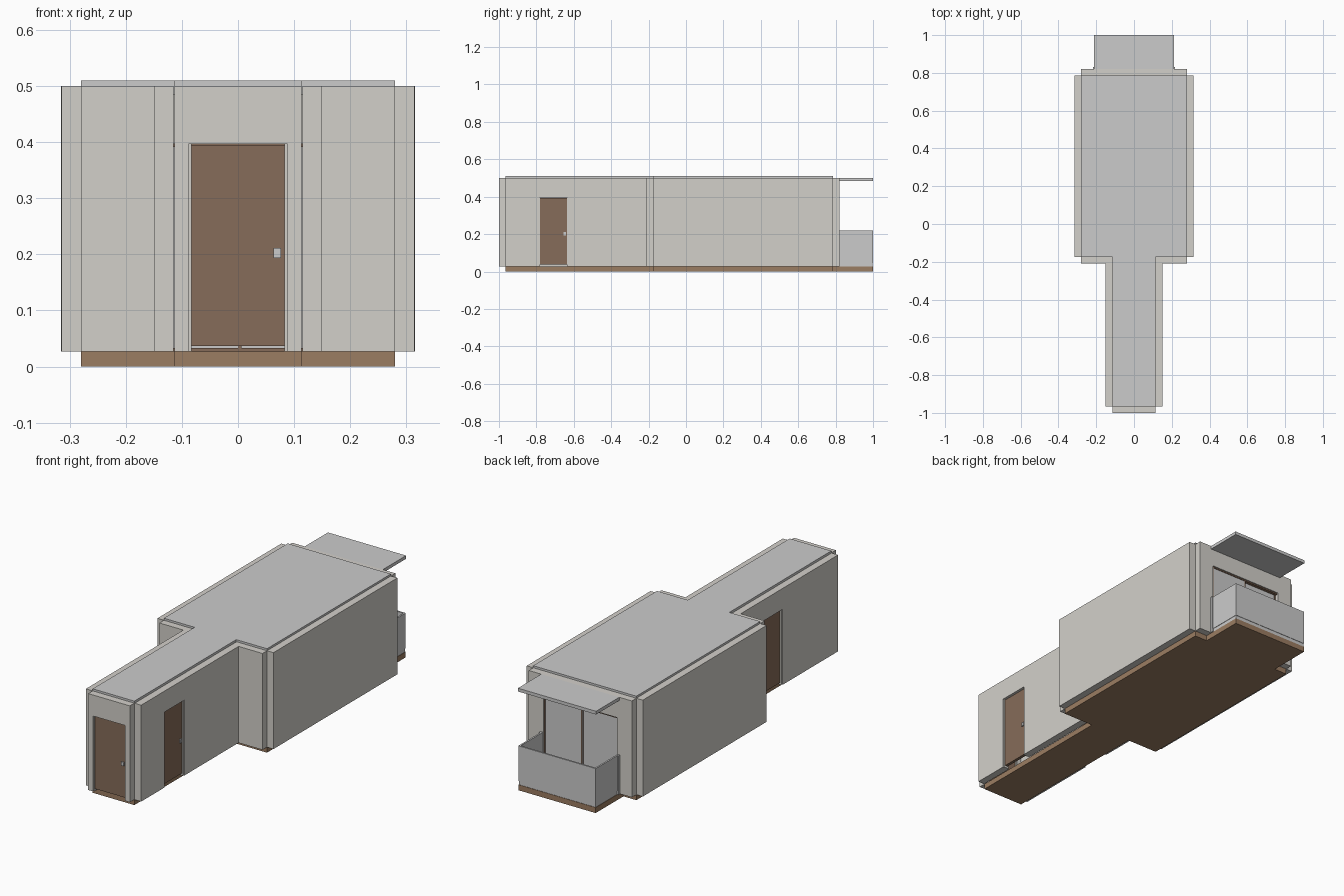
import bpy, bmesh
from math import radians
from mathutils import Matrix

if "Cube" in bpy.data.objects:
    bpy.data.objects.remove(bpy.data.objects["Cube"])

Z0, Z1, T = 0.027, 0.5, 0.035      # wall bottom, wall top, wall thickness
DOOR_TOP = 0.397


def material(name, r, g, b):
    m = bpy.data.materials.new(name)
    m.diffuse_color = (r, g, b, 1)
    m.use_nodes = True
    m.node_tree.nodes["Principled BSDF"].inputs["Base Color"].default_value = m.diffuse_color
    return m


WALL = material("plaster", 0.65, 0.63, 0.59)
DOOR = material("door_wood", 0.24, 0.15, 0.10)
FLOOR = material("floor_wood", 0.33, 0.205, 0.122)


def place(x, y, deg):
    """Local frame: x runs along the wall, -y points outdoors."""
    return Matrix.Translation((x, y, 0)) @ Matrix.Rotation(radians(deg), 4, 'Z')


def prism(name, pts, vec, mat=None, frame=Matrix()):
    """Extrude a flat outline along a vector."""
    bm = bmesh.new()
    face = bm.faces.new([bm.verts.new(p) for p in pts])
    new = bmesh.ops.extrude_face_region(bm, geom=[face])["geom"]
    bmesh.ops.translate(bm, vec=vec, verts=[v for v in new if isinstance(v, bmesh.types.BMVert)])
    bmesh.ops.recalc_face_normals(bm, faces=bm.faces)
    me = bpy.data.meshes.new(name)
    bm.to_mesh(me)
    bm.free()
    if mat:
        me.materials.append(mat)
    ob = bpy.data.objects.new(name, me)
    ob.matrix_world = frame
    bpy.context.collection.objects.link(ob)
    return ob


def box(name, x, y, z, mat=None, frame=Matrix()):
    pts = [(x[0], y[0], z[0]), (x[1], y[0], z[0]), (x[1], y[1], z[0]), (x[0], y[1], z[0])]
    return prism(name, pts, (0, 0, z[1] - z[0]), mat, frame)


def wall(name, frame, a, b, gap=None):
    """Wall slab from a to b, with an optional opening down to the floor."""
    pts = [(a, Z0), (a, Z1), (b, Z1), (b, Z0)]
    if gap:
        u0, u1 = gap
        pts += [(u1, Z0), (u1, DOOR_TOP), (u0, DOOR_TOP), (u0, Z0)]
    prism(name, [(u, 0, z) for u, z in pts], (0, T, 0), WALL, frame)


def door(name, frame, c, half, handle):
    """Door leaf with jambs, head and a handle plate on both sides."""
    for s, side in ((-1, "left"), (1, "right")):
        us = sorted((c + s * (half - 0.005), c + s * half))
        box(f"{name}_{side}_jamb", us, (0.004, T - 0.004), (Z0, DOOR_TOP), WALL, frame)
    box(name + "_leaf", (c - half + 0.005, c + half - 0.005), (0.01, 0.025),
        (0.037, DOOR_TOP - 0.003), DOOR, frame)
    u = c + handle * (half - 0.018)
    box(name + "_handle", (u - 0.007, u + 0.007), (0.004, 0.031), (0.193, 0.211), None, frame)


# T-shaped floor and roof slabs
half_plan = [(0.113, -0.965), (0.113, -0.175), (0.28, -0.175), (0.28, 0.785)]
plan = half_plan + [(-x, y) for x, y in reversed(half_plan)]
balcony = [(0.21, 0.785), (0.21, 1.0)]
floor_half = half_plan + balcony
floor_plan = floor_half + [(-x, y) for x, y in reversed(floor_half)]
prism("floor", [(x, y, 0) for x, y in floor_plan], (0, 0, Z0), FLOOR)
prism("roof", [(x, y, 0.485) for x, y in plan], (0, 0, 0.025))

# Front wall and entrance
front = place(0, -1.0, 0)
wall("front_wall", front, -0.113, 0.113, (-0.088, 0.088))
door("front_door", front, 0, 0.088, 1)

# Corridor side walls, each with a door
right = place(0.15, 0, 90)
wall("right_corridor_wall", right, -0.965, -0.175, (-0.785, -0.63))
door("right_door", right, -0.7075, 0.0775, 1)
left = place(-0.15, 0, -90)
wall("left_corridor_wall", left, 0.175, 0.965, (0.38, 0.535))
door("left_door", left, 0.4575, 0.0775, -1)

# Main room walls
shoulder = place(0, -0.21, 0)
wall("right_shoulder_wall", shoulder, 0.15, 0.28)
wall("left_shoulder_wall", shoulder, -0.28, -0.15)
wall("right_room_wall", place(0.315, 0, 90), -0.175, 0.785)
wall("left_room_wall", place(-0.315, 0, -90), -0.785, 0.175)

# Back wall with sliding glass door
back = place(0, 0.82, 180)
wall("back_wall", back, -0.28, 0.28, (-0.2, 0.2))
box("left_pane", (-0.196, 0.006), (0.008, 0.013), (Z0 + 0.006, DOOR_TOP - 0.006), None, back)
box("right_pane", (-0.006, 0.196), (0.020, 0.025), (Z0 + 0.006, DOOR_TOP - 0.006), None, back)
for name, u, d in (("left_stile", -0.197, 0.006), ("left_middle_stile", 0.003, 0.006),
                   ("right_middle_stile", -0.003, 0.018), ("right_stile", 0.197, 0.018)):
    box(name, (u - 0.003, u + 0.003), (d, d + 0.009), (Z0, DOOR_TOP), DOOR, back)
for name, z in (("sliding_sill", Z0), ("sliding_head", DOOR_TOP - 0.006)):
    box(name, (-0.2, 0.2), (0.005, 0.029), (z, z + 0.006), DOOR, back)

# Balcony parapet on a low curb, and canopy
for part, inset, z in (("curb", 0.002, (Z0, 0.045)), ("parapet", 0, (0.045, 0.218))):
    box(f"balcony_back_{part}", (-0.21 + inset, 0.21 - inset), (0.992, 1.0 - inset), z)
    for s, side in ((-1, "left"), (1, "right")):
        box(f"balcony_{side}_{part}", sorted((s * 0.202, s * (0.21 - inset))), (0.82, 0.992), z)
for s, side in ((-1, "left"), (1, "right")):
    box(f"balcony_{side}_bracket", sorted((s * 0.208, s * 0.216)), (0.82, 0.832), (Z0, 0.218))
box("balcony_canopy", (-0.212, 0.212), (0.82, 1.0), (0.484, 0.5))
